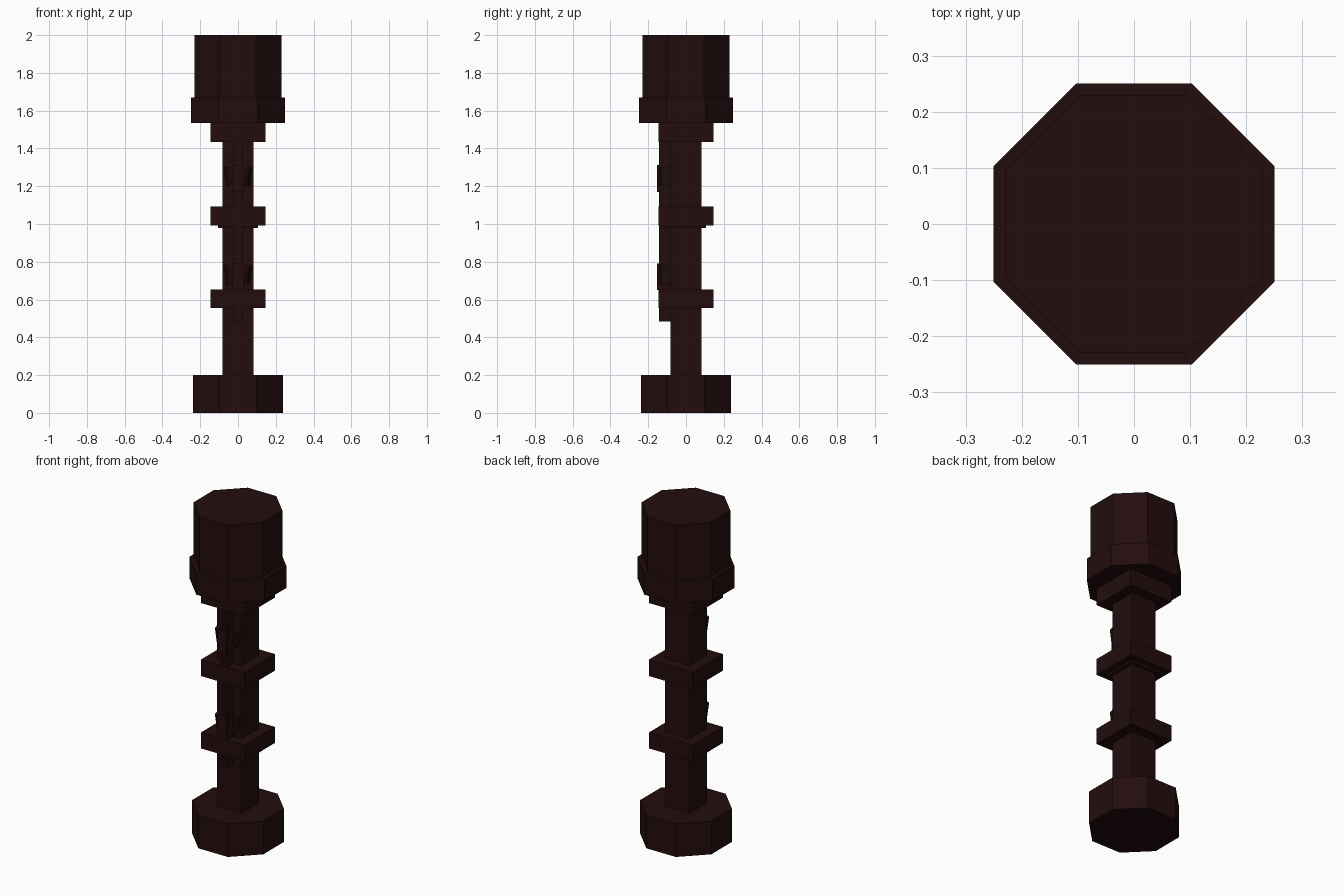
import bpy, bmesh, math

if "Cube" in bpy.data.objects:
    bpy.data.objects.remove(bpy.data.objects["Cube"])

dark = bpy.data.materials.new("dark maroon")
dark.use_nodes = True
COLOUR = (0.017, 0.004, 0.004, 1)
dark.diffuse_color = COLOUR
dark.node_tree.nodes["Principled BSDF"].inputs["Base Color"].default_value = COLOUR


def finish(name, bm):
    bmesh.ops.recalc_face_normals(bm, faces=bm.faces)
    mesh = bpy.data.meshes.new(name)
    bm.to_mesh(mesh)
    bm.free()
    mesh.materials.append(dark)
    obj = bpy.data.objects.new(name, mesh)
    bpy.context.collection.objects.link(obj)
    return obj


def prism(name, outline, z0, z1):
    """Extrude a plan outline from z0 up to z1."""
    bm = bmesh.new()
    low = bm.faces.new([bm.verts.new((x, y, z0)) for x, y in outline])
    up = bmesh.ops.extrude_face_region(bm, geom=[low])
    for v in up["geom"]:
        if isinstance(v, bmesh.types.BMVert):
            v.co.z = z1
    return finish(name, bm)


def polygon(name, sides, half, z0, z1):
    """Regular prism whose flats face the axes."""
    r = half / math.cos(math.pi / sides)
    turns = [math.tau * (i + 0.5) / sides for i in range(sides)]
    return prism(name, [(r * math.cos(t), r * math.sin(t)) for t in turns], z0, z1)


def box(name, x0, x1, y0, y1, z0, z1):
    return prism(name, [(x0, y0), (x1, y0), (x1, y1), (x0, y1)], z0, z1)


# Base, head and head collar
polygon("base", 8, 0.238, 0, 0.2)
polygon("head", 8, 0.23, 1.6, 2)
polygon("head_collar", 8, 0.25, 1.535, 1.67)

# Square shaft with its rings
polygon("shaft", 4, 0.083, 0.19, 1.45)
polygon("neck_ring", 4, 0.145, 1.433, 1.535)
polygon("upper_ring", 4, 0.145, 0.992, 1.092)
polygon("upper_ring_lip", 4, 0.107, 0.98, 0.992)
polygon("lower_ring", 4, 0.145, 0.555, 0.652)

# Front rail with a groove down the middle
box("rail_core", -0.025, 0.025, -0.135, -0.08, 0.485, 1.435)
for side, s in (("right", -1), ("left", 1)):
    box("rail_" + side, s * 0.005, s * 0.027, -0.142, -0.08, 0.485, 1.435)

# Clamps: a face plate over the rail, with splayed wings back to the shaft
for label, z in (("lower", 0.65), ("upper", 1.17)):
    box(label + "_clamp_plate", -0.03, 0.03, -0.154, -0.13, z, z + 0.142)
    for side, s in (("right", -1), ("left", 1)):
        plan = [(s * 0.045, -0.142), (s * 0.062, -0.132), (s * 0.078, -0.075), (s * 0.05, -0.075)]
        wing = prism(f"{label}_clamp_wing_{side}", plan, z + 0.03, z + 0.13)
        for v in wing.data.vertices:
            if v.co.z < z + 0.08:
                v.co.x -= s * 0.015
